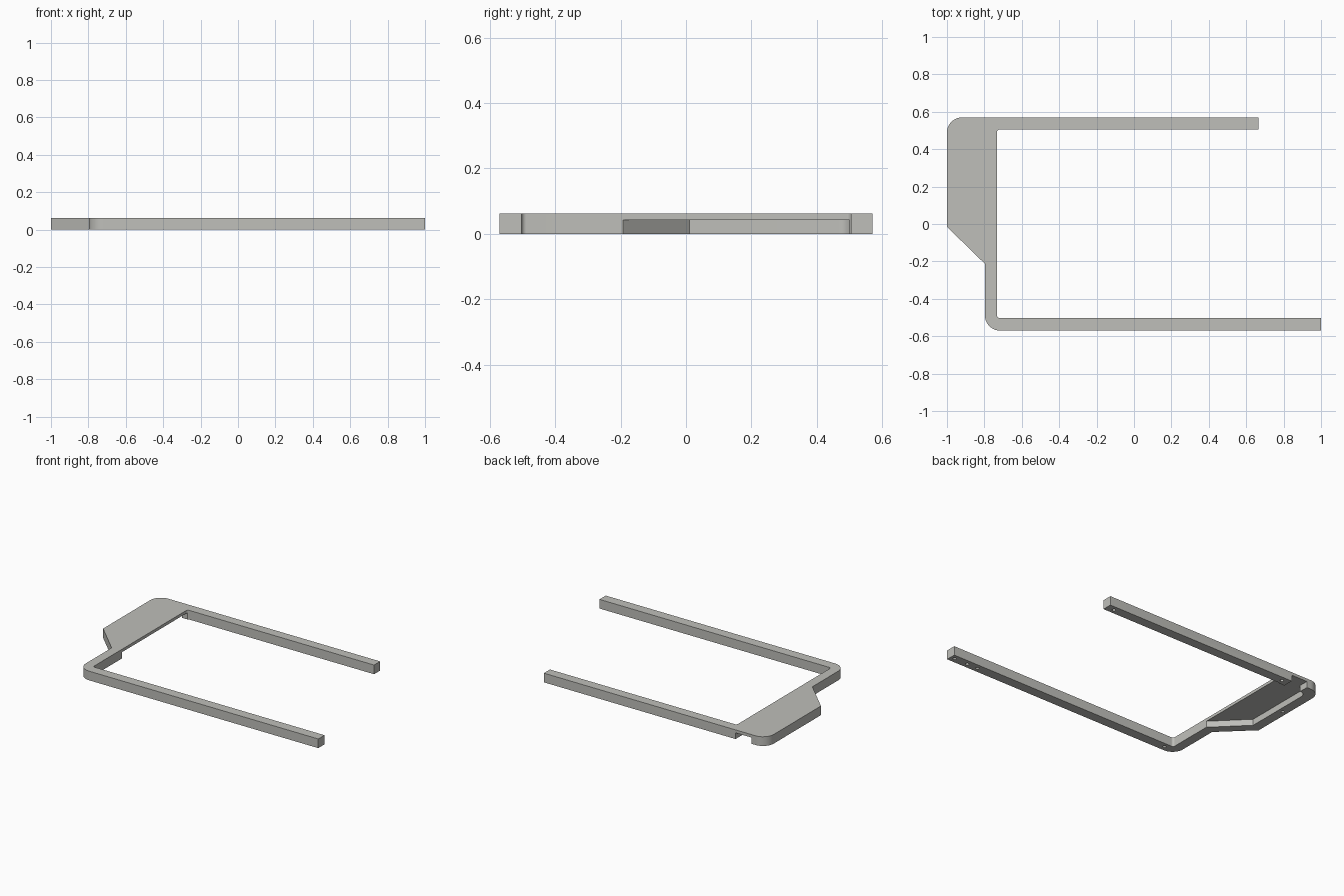
import bpy, bmesh, math
from mathutils import Vector

if "Cube" in bpy.data.objects:
    bpy.data.objects.remove(bpy.data.objects["Cube"])

grey = bpy.data.materials.new("warm grey")
grey.diffuse_color = (0.52, 0.52, 0.49, 1)
grey.use_nodes = True
grey.node_tree.nodes["Principled BSDF"].inputs["Base Color"].default_value = grey.diffuse_color


def rounded(points, steps=8):
    """Polygon corners (x, y, radius) -> outline with filleted corners."""
    out = []
    n = len(points)
    for i, (x, y, r) in enumerate(points):
        c = Vector((x, y))
        if r == 0:
            out.append(c)
            continue
        a = (Vector(points[i - 1][:2]) - c).normalized()
        b = (Vector(points[(i + 1) % n][:2]) - c).normalized()
        half = a.angle(b) / 2
        centre = c + (a + b).normalized() * (r / math.sin(half))
        start = c + a * (r / math.tan(half)) - centre
        end = c + b * (r / math.tan(half)) - centre
        for k in range(steps + 1):
            t = k / steps
            out.append(centre + start.lerp(end, t).normalized() * r)
    return out


def prism(name, outline, z0, z1):
    bm = bmesh.new()
    face = bm.faces.new([bm.verts.new((p[0], p[1], z0)) for p in outline])
    top = bmesh.ops.extrude_face_region(bm, geom=[face])["geom"]
    for v in top:
        if isinstance(v, bmesh.types.BMVert):
            v.co.z = z1
    bmesh.ops.recalc_face_normals(bm, faces=bm.faces)
    me = bpy.data.meshes.new(name)
    bm.to_mesh(me)
    bm.free()
    ob = bpy.data.objects.new(name, me)
    bpy.context.collection.objects.link(ob)
    me.materials.append(grey)
    return ob


def cut(target, cutter):
    mod = target.modifiers.new(cutter.name, "BOOLEAN")
    mod.operation = "DIFFERENCE"
    mod.solver = "EXACT"
    mod.object = cutter
    bpy.context.view_layer.objects.active = target
    bpy.ops.object.modifier_apply(modifier=mod.name)
    bpy.data.objects.remove(cutter)


# Frame: two arms joined by a bar that widens into a plate
frame = prism("frame", rounded([
    (1, -0.57, 0), (1, -0.503, 0), (-0.733, -0.503, 0.015),
    (-0.733, 0.505, 0.015), (0.665, 0.505, 0), (0.665, 0.57, 0),
    (-1, 0.57, 0.08), (-1, -0.015, 0), (-0.797, -0.213, 0),
    (-0.797, -0.57, 0.08)]), 0, 0.062)

# Pocket under the plate, open to the inside and through the back wall
cut(frame, prism("pocket", rounded([
    (-0.70, -0.195, 0), (-0.70, 0.5, 0), (-0.77, 0.5, 0), (-0.77, 0.62, 0),
    (-0.89, 0.62, 0), (-0.89, 0.505, 0), (-0.935, 0.505, 0.04),
    (-0.935, 0.01, 0), (-0.73, -0.195, 0)]), -0.05, 0.042))

# Screw holes in the underside
for x, y in [(0.97, -0.536), (0.87, -0.536), (0.79, -0.536), (-0.69, -0.536),
             (0.61, 0.537), (-0.72, 0.537), (-0.967, 0.25)]:
    ring = [(x + 0.011 * math.cos(a * math.pi / 8),
             y + 0.011 * math.sin(a * math.pi / 8)) for a in range(16)]
    cut(frame, prism("screw_hole", ring, -0.05, 0.04))

# Smooth the rounded corners, keep the edges sharp
frame.select_set(True)
bpy.context.view_layer.objects.active = frame
bpy.ops.object.shade_smooth_by_angle(angle=math.radians(30))
